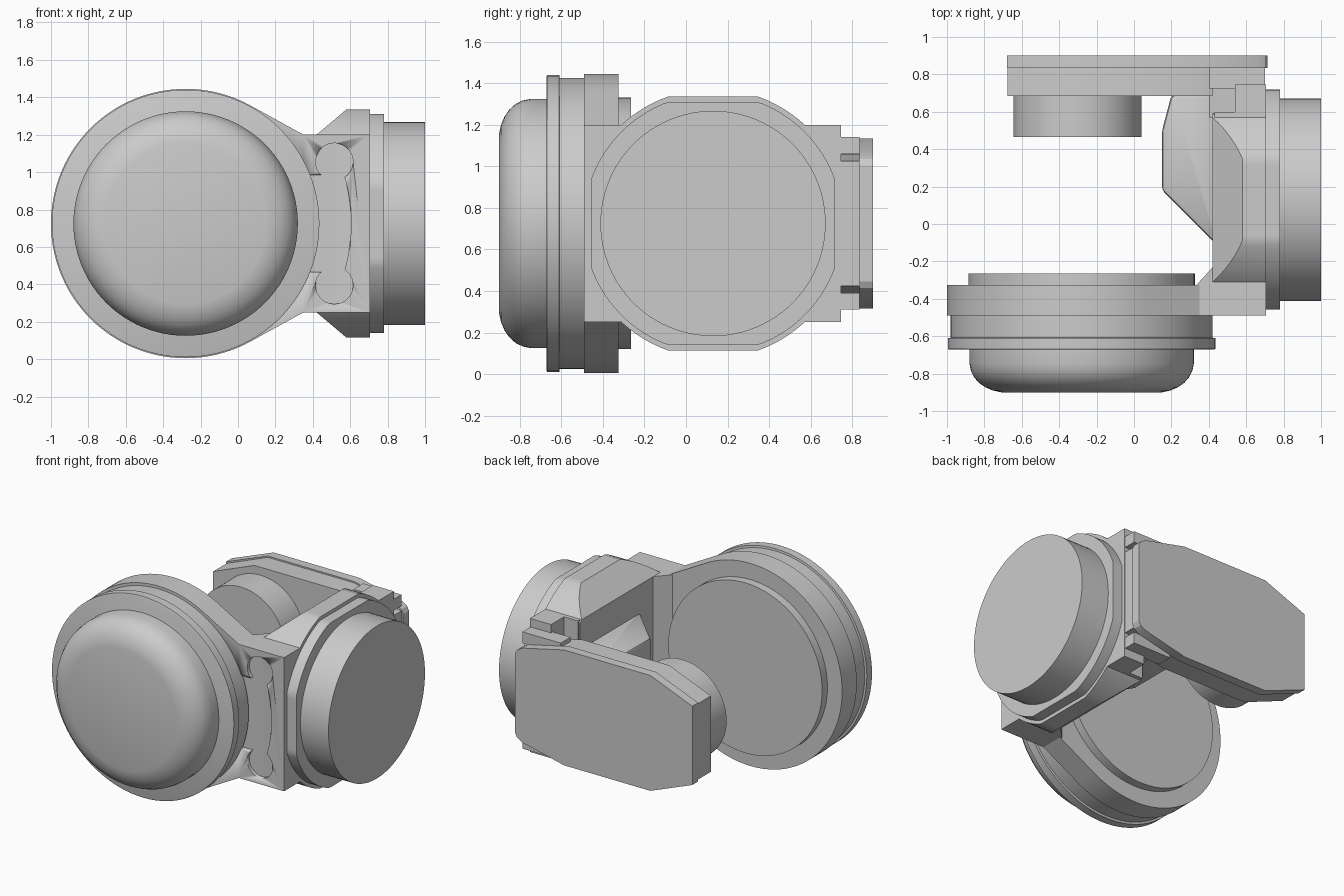
import bpy, bmesh, math
from mathutils import Vector, Matrix

if "Cube" in bpy.data.objects:
    bpy.data.objects.remove(bpy.data.objects["Cube"])

grey = bpy.data.materials.new("light_grey")
grey.diffuse_color = (0.6, 0.6, 0.6, 1)
grey.use_nodes = True
grey.node_tree.nodes["Principled BSDF"].inputs["Base Color"].default_value = grey.diffuse_color
ZC = 0.725          # height of the shared centre line
DISC_X = -0.28      # centre of the front disc
FLANGE_Y = 0.13     # centre of the side flange


def finish(bm, name):
    bmesh.ops.recalc_face_normals(bm, faces=bm.faces)
    me = bpy.data.meshes.new(name)
    bm.to_mesh(me)
    bm.free()
    ob = bpy.data.objects.new(name, me)
    bpy.context.collection.objects.link(ob)
    me.materials.append(grey)
    bpy.ops.object.select_all(action='DESELECT')
    ob.select_set(True)
    bpy.context.view_layer.objects.active = ob
    bpy.ops.object.shade_smooth_by_angle(angle=math.radians(25))
    return ob


def prism(name, pts, axis, a, b, cuts=(), bevel=0):
    """Extrude a 2D outline along an axis from a to b, then trim by planes."""
    put = {'x': lambda u, v, w: (w, u, v), 'y': lambda u, v, w: (u, w, v),
           'z': lambda u, v, w: (u, v, w)}[axis]
    bm = bmesh.new()
    face = bm.faces.new([bm.verts.new(put(u, v, a)) for u, v in pts])
    new = bmesh.ops.extrude_face_region(bm, geom=[face])['geom']
    shift = Vector(put(0, 0, b - a))
    bmesh.ops.translate(bm, vec=shift, verts=[g for g in new if isinstance(g, bmesh.types.BMVert)])
    for co, no in cuts:
        bmesh.ops.bisect_plane(bm, geom=bm.verts[:] + bm.edges[:] + bm.faces[:],
                               plane_co=co, plane_no=no, clear_outer=True)
        bmesh.ops.holes_fill(bm, edges=[e for e in bm.edges if e.is_boundary])
    if bevel:
        bmesh.ops.recalc_face_normals(bm, faces=bm.faces)
        bmesh.ops.bevel(bm, geom=bm.edges[:], offset=bevel, segments=2, profile=0.5, affect='EDGES')
    return finish(bm, name)


def lathe(name, profile, axis, c, n=96):
    """Turn (radius, position) pairs around an axis through c."""
    bm = bmesh.new()
    rings = []
    for r, w in profile:
        ring = []
        for i in range(n):
            t = 2 * math.pi * i / n
            u, v = c + r * math.cos(t), ZC + r * math.sin(t)
            ring.append(bm.verts.new((u, w, v) if axis == 'y' else (w, u, v)))
        rings.append(ring)
    for r0, r1 in zip(rings, rings[1:]):
        for i in range(n):
            bm.faces.new((r0[i], r0[(i + 1) % n], r1[(i + 1) % n], r1[i]))
    bm.faces.new(rings[0])
    bm.faces.new(rings[-1])
    return finish(bm, name)


def clipped_circle(r, hy, hz, n=128):
    """Circle with flats at +-hy and +-hz, centred on the flange."""
    out = []
    for i in range(n):
        t = 2 * math.pi * i / n
        y, z = r * math.cos(t), r * math.sin(t)
        out.append((FLANGE_Y + max(-hy, min(hy, y)), ZC + max(-hz, min(hz, z))))
    return out


def mirrored(top):
    """Close an outline given by its upper half (x, height from centre)."""
    return [(x, ZC + h) for x, h in top] + [(x, ZC - h) for x, h in reversed(top)]


# Front disc: domed cap and its stacked rings
dome = [(0.43, -0.90)]
for k in range(1, 4):
    dome.append((0.43 + 0.045 * k, -0.90 + 0.004 * k))
for k in range(8):
    t = math.pi / 2 * k / 7
    dome.append((0.49 + 0.11 * math.sin(t + 0.0) if k > 3 else 0.565 + 0.005 * k,
                 -0.885 + 0.14 * (1 - math.cos(t))))
dome = [(0.43, -0.90), (0.475, -0.89), (0.515, -0.873), (0.548, -0.85), (0.575, -0.82),
        (0.592, -0.785), (0.60, -0.745), (0.60, -0.66)]
lathe("cap_dome", dome, 'y', DISC_X)
lathe("cap_rings", [(0.705, -0.672), (0.715, -0.668), (0.715, -0.61), (0.70, -0.608),
                    (0.70, -0.48)], 'y', DISC_X)
lathe("inner_disc", [(0.605, -0.34), (0.605, -0.265)], 'y', DISC_X)

# Front arm: big round end tapering to a straight bar
arm = [(0.705, 0.475), (0.35, 0.475)]
for i in range(49):
    t = math.radians(61 + (180 - 61) * i / 49)
    arm.append((DISC_X + 0.72 * math.cos(t), 0.72 * math.sin(t)))
arm.append((DISC_X - 0.72, 0.003))
front_arm = prism("front_arm", mirrored(arm), 'y', -0.49, -0.325)

# Shallow pocket in the front of the arm: arc with two round ears
arc = [(0.30, 0.26)] + [(DISC_X + 0.885 * math.cos(t), 0.885 * math.sin(t))
                        for t in [math.radians(17 - 17 * i / 12) for i in range(12)]]
cutters = [prism("pocket_cutter_arc", mirrored(arc), 'y', -0.52, -0.465)]
for s in (1, -1):
    ear = [(0.515 + 0.10 * math.cos(2 * math.pi * i / 32),
            ZC + s * 0.33 + 0.10 * math.sin(2 * math.pi * i / 32)) for i in range(32)]
    cutters.append(prism("pocket_cutter_ear", ear, 'y', -0.52, -0.465))
for c in cutters:
    m = front_arm.modifiers.new("pocket", 'BOOLEAN')
    m.operation, m.solver, m.object = 'DIFFERENCE', 'EXACT', c
    bpy.context.view_layer.objects.active = front_arm
    bpy.ops.object.modifier_apply(modifier=m.name)
    bpy.data.objects.remove(c)

# Side wall joining both arms
wall = [(0.705, -0.49), (0.50, -0.48), (0.33, -0.33), (0.44, -0.21), (0.43, 0.60),
        (0.54, 0.60), (0.54, 0.745), (0.705, 0.745)]
wall[1:2] = [(0.705, -0.48), (0.34, -0.45)]
prism("side_wall", wall, 'z', ZC - 0.475, ZC + 0.475)

# Round housing behind the flange, chamfered toward the inside
chamfers = [((0.58, 0, ZC + s * 0.61), (-0.135, 0, s * 0.16)) for s in (1, -1)]
prism("round_housing", clipped_circle(0.648, 0.46, 0.61), 'x', 0.42, 0.705, chamfers)

# Side flange and drum
prism("side_flange", clipped_circle(0.624, 0.588, 0.585), 'x', 0.70, 0.78)
lathe("side_drum", [(0.542, 0.77), (0.542, 1.0)], 'x', FLANGE_Y)

# Inner rib between the wall and the rear arm
rib = [(0.45, -0.12), (0.42, -0.09), (0.15, 0.18), (0.15, 0.50), (0.20, 0.69), (0.45, 0.69)]
prism("inner_rib", rib, 'z', ZC - 0.27, ZC + 0.27, bevel=0.02)

# Rear arm: tapered plate in two layers, bracket and drum
outline = [(-0.68, 0.28), (-0.35, 0.41), (0.33, 0.41), (0.66, 0.335), (0.70, 0.31), (0.715, 0.28)]
prism("rear_cover", mirrored(outline), 'y', 0.835, 0.90)
prism("rear_arm", mirrored([(-0.675, 0.27), (-0.35, 0.40), (0.33, 0.40), (0.42, 0.38)]),
      'y', 0.685, 0.835)
prism("rear_bracket", mirrored([(0.40, 0.335), (0.70, 0.30)]), 'y', 0.57, 0.84)
for s in (1, -1):
    z0, z1 = sorted((ZC + s * 0.335, ZC + s * 0.415))
    prism("bracket_rail", [(0.40, z0), (0.70, z0), (0.70, z1), (0.40, z1)], 'y', 0.725, 0.836)
lathe("rear_drum", [(0.343, 0.465), (0.343, 0.69)], 'y', -0.302)
